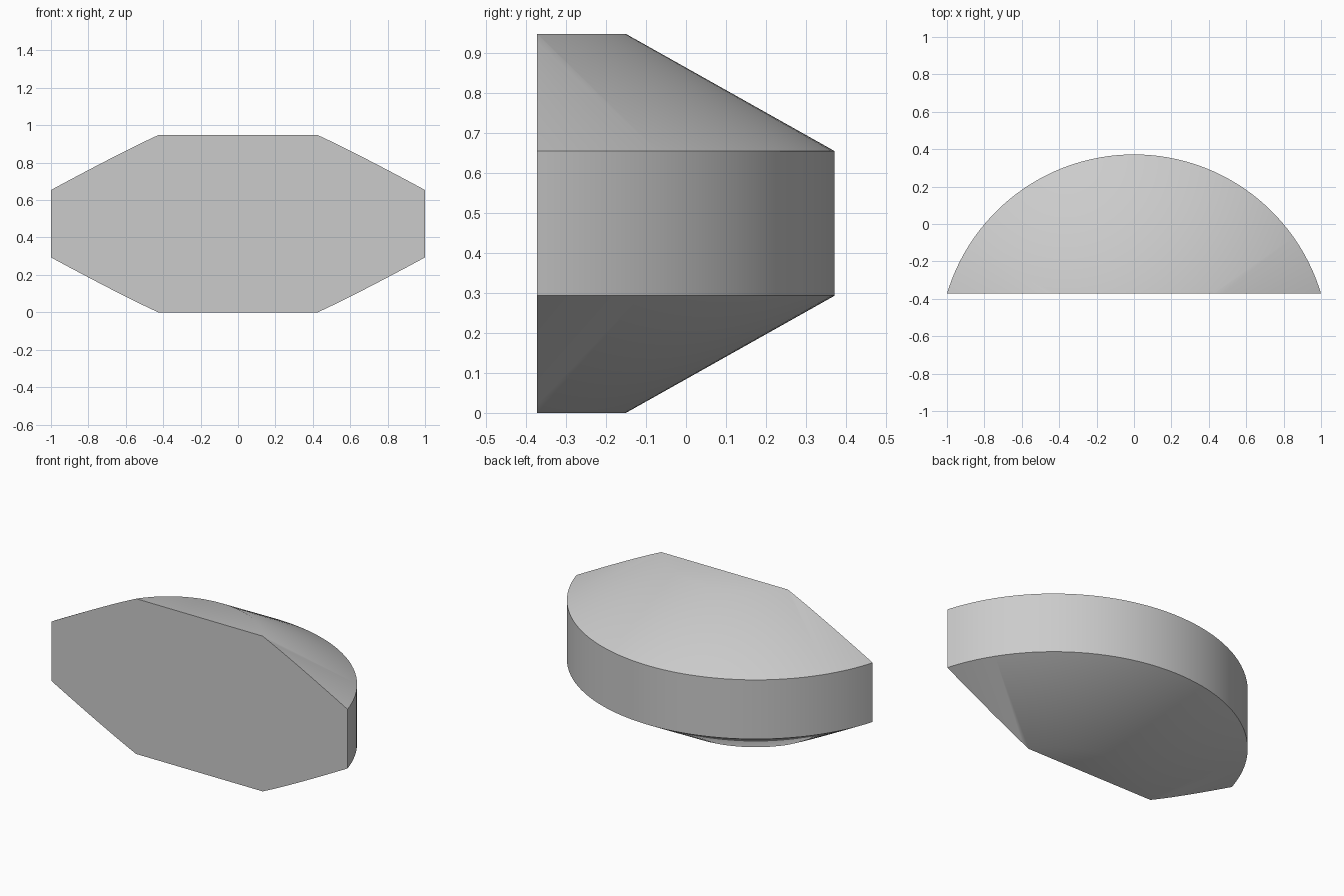
import bpy, bmesh, math
from mathutils import Vector

cube = bpy.data.objects.get("Cube")
if cube:
    bpy.data.objects.remove(cube, do_unlink=True)

# Dimensions: a double-bevelled disc cut by a flat front plane
RADIUS, CAP_RADIUS = 1.044, 0.522
AXIS_Y, FRONT_Y = -0.672, -0.372
HEIGHT, BEVEL = 0.947, 0.293
SEGMENTS = 128

gray = bpy.data.materials.new("light_gray")
gray.use_nodes = True
color = (0.6, 0.6, 0.6, 1.0)
gray.diffuse_color = color
gray.node_tree.nodes["Principled BSDF"].inputs["Base Color"].default_value = color

# Stack of rings from bottom to top
profile = [(CAP_RADIUS, 0), (RADIUS, BEVEL), (RADIUS, HEIGHT - BEVEL), (CAP_RADIUS, HEIGHT)]
bm = bmesh.new()
rings = []
for r, z in profile:
    angles = [math.tau * (i + 0.5) / SEGMENTS for i in range(SEGMENTS)]
    rings.append([bm.verts.new((r * math.cos(a), AXIS_Y + r * math.sin(a), z)) for a in angles])
for low, high in zip(rings, rings[1:]):
    for i in range(SEGMENTS):
        j = (i + 1) % SEGMENTS
        bm.faces.new((low[i], low[j], high[j], high[i]))
bm.faces.new(rings[0][::-1])
bm.faces.new(rings[-1])

# Flat front: slice the disc and close the opening
cut = bmesh.ops.bisect_plane(bm, geom=bm.verts[:] + bm.edges[:] + bm.faces[:],
                             plane_co=Vector((0, FRONT_Y, 0)), plane_no=Vector((0, -1, 0)),
                             clear_outer=True)
edges = [e for e in cut["geom_cut"] if isinstance(e, bmesh.types.BMEdge)]
bmesh.ops.contextual_create(bm, geom=edges)
bmesh.ops.recalc_face_normals(bm, faces=bm.faces[:])

mesh = bpy.data.meshes.new("bevelled_disc_section")
bm.to_mesh(mesh)
bm.free()
mesh.materials.append(gray)
body = bpy.data.objects.new("bevelled_disc_section", mesh)
bpy.context.collection.objects.link(body)

# Smooth rim and cones, with crisp rim and front edges
bpy.ops.object.select_all(action='DESELECT')
body.select_set(True)
bpy.context.view_layer.objects.active = body
bpy.ops.object.shade_smooth_by_angle(angle=math.radians(30))
